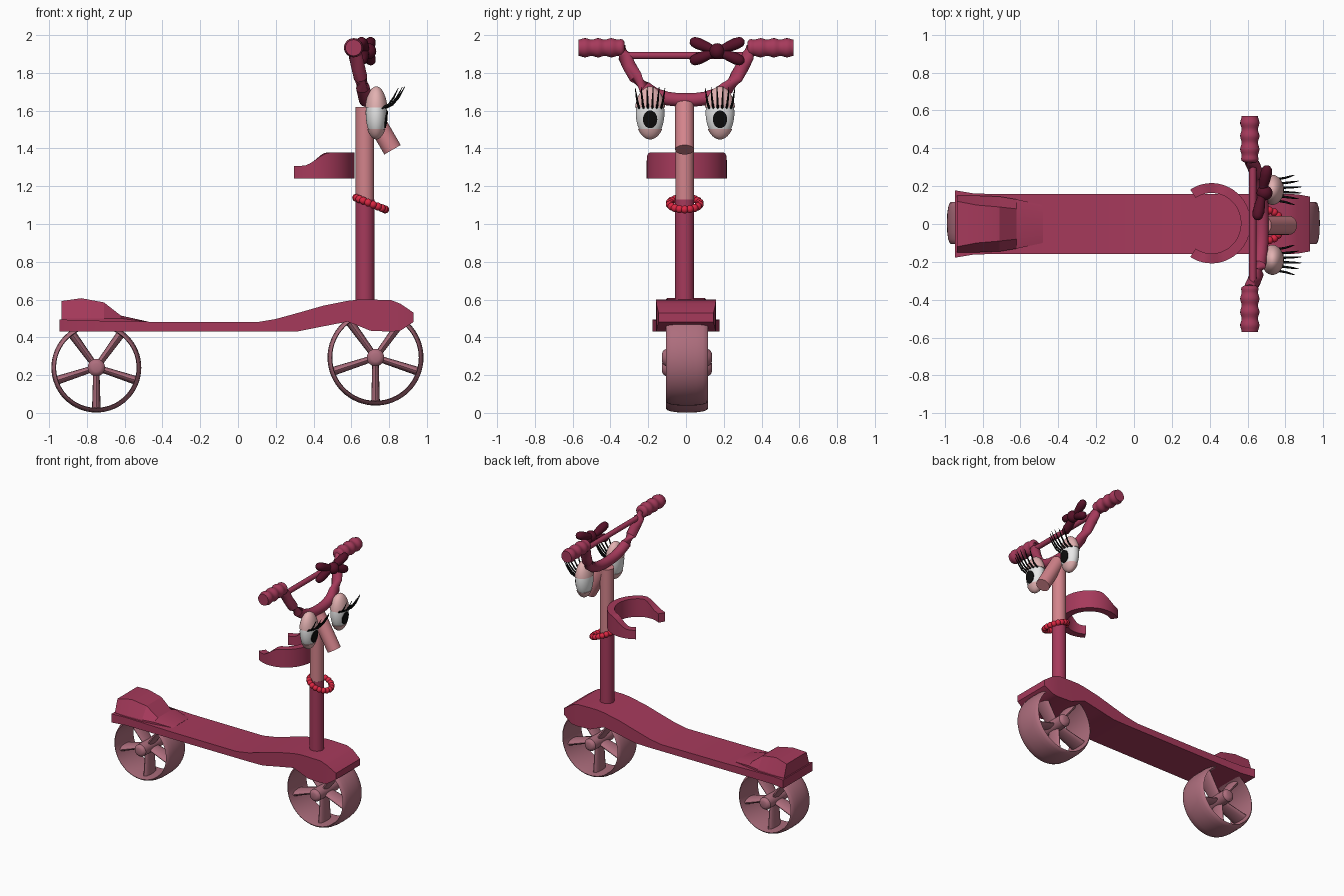
import bpy, bmesh, math
from mathutils import Vector, Matrix

if "Cube" in bpy.data.objects:
    bpy.data.objects.remove(bpy.data.objects["Cube"])

def mat(name, r, g, b):
    m = bpy.data.materials.new(name)
    m.diffuse_color = (r, g, b, 1)
    m.use_nodes = True
    m.node_tree.nodes["Principled BSDF"].inputs["Base Color"].default_value = m.diffuse_color
    return m

MAGENTA = mat("magenta", 0.38, 0.042, 0.105)
PINK = mat("pink", 0.65, 0.23, 0.26)
WHEEL = mat("dusty rose", 0.42, 0.155, 0.205)
LID = mat("pale pink", 0.76, 0.44, 0.44)
WHITE = mat("white", 0.8, 0.8, 0.8)
RED = mat("bead red", 0.70, 0.02, 0.055)
MAROON = mat("maroon", 0.095, 0.006, 0.022)
BLACK = mat("black", 0.004, 0.004, 0.004)

def finish(name, bm, material, angle=35):
    bmesh.ops.recalc_face_normals(bm, faces=bm.faces)
    for f in bm.faces:
        f.smooth = True
    for e in bm.edges:
        if len(e.link_faces) == 2:
            e.smooth = e.calc_face_angle(0) < math.radians(angle)
    me = bpy.data.meshes.new(name)
    bm.to_mesh(me)
    bm.free()
    me.materials.append(material)
    ob = bpy.data.objects.new(name, me)
    bpy.context.collection.objects.link(ob)
    return ob

def loft(bm, rings, closed=False):
    """Skin a list of equally long point rings; cap the ends unless closed."""
    vs = [[bm.verts.new(p) for p in r] for r in rings]
    n = len(vs[0])
    pairs = list(zip(vs, vs[1:])) + ([(vs[-1], vs[0])] if closed else [])
    for a, b in pairs:
        for i in range(n):
            bm.faces.new((a[i], a[(i + 1) % n], b[(i + 1) % n], b[i]))
    if not closed:
        bm.faces.new(vs[0])
        bm.faces.new(vs[-1])

def tube(bm, pts, radii, seg=24, axis=None, closed=False, flat=1.0):
    """Round sweep along points; flat widens it along the second direction."""
    pts = [Vector(p) for p in pts]
    if not isinstance(radii, (list, tuple)):
        radii = [radii] * len(pts)
    rings = []
    for i, p in enumerate(pts):
        t = Vector(axis) if axis else pts[min(i + 1, len(pts) - 1)] - pts[max(i - 1, 0)]
        t.normalize()
        ref = Vector((0, 1, 0)) if abs(t.y) < 0.7 else Vector((1, 0, 0))
        u = t.cross(ref).normalized()
        w = u.cross(t)
        rings.append([p + radii[i] * (u * math.cos(a) + w * (flat * math.sin(a)))
                      for a in (2 * math.pi * k / seg for k in range(seg))])
    loft(bm, rings, closed)

def ball(bm, loc, scale, rot=Matrix(), seg=24, rings=16):
    m = Matrix.Translation(loc) @ rot @ Matrix.Diagonal((*scale, 1))
    return bmesh.ops.create_uvsphere(bm, u_segments=seg, v_segments=rings, radius=1, matrix=m)

# Wheels: hollow tyre, hub and five spokes
def wheel(name, cx, cz, R):
    cy = 0.005
    prof = [(-0.112, R - 0.022), (-0.105, R - 0.013), (-0.085, R - 0.006), (-0.05, R - 0.001), (0, R),
            (0.05, R - 0.001), (0.085, R - 0.006), (0.105, R - 0.013), (0.112, R - 0.022),
            (0.08, R - 0.025), (-0.08, R - 0.025)]
    bm = bmesh.new()
    tube(bm, [(cx, cy + y, cz) for y, r in prof], [r for y, r in prof], 64, (0, 1, 0), True)
    finish(name + "_tyre", bm, WHEEL)
    bm = bmesh.new()
    hub = [(-0.132, 0.022), (-0.127, 0.035), (-0.112, 0.046), (0.112, 0.046), (0.127, 0.035), (0.132, 0.022)]
    tube(bm, [(cx, cy + y, cz) for y, r in hub], [r for y, r in hub], 24, (0, 1, 0))
    for k in range(5):
        a = math.radians(54 + 72 * k)
        d = Vector((math.cos(a), 0, math.sin(a)))
        c = Vector((cx, cy, cz))
        tube(bm, [c + d * 0.03, c + d * (R - 0.015)], [0.017, 0.023], 16, flat=3)
    finish(name + "_hub_and_spokes", bm, WHEEL)

wheel("rear_wheel", -0.75, 0.24, 0.238)
wheel("front_wheel", 0.728, 0.293, 0.254)

# Deck: rectangular sections along x (x, bottom, top, half width)
deck = [(-0.945, 0.43, 0.495, 0.178), (-0.84, 0.43, 0.49, 0.16), (-0.45, 0.43, 0.482, 0.159),
        (0.1, 0.43, 0.48, 0.159), (0.2, 0.43, 0.497, 0.159), (0.32, 0.432, 0.53, 0.159),
        (0.45, 0.458, 0.567, 0.159), (0.58, 0.483, 0.593, 0.159), (0.64, 0.46, 0.6, 0.159),
        (0.70, 0.435, 0.6, 0.159), (0.81, 0.43, 0.597, 0.158), (0.86, 0.435, 0.578, 0.157),
        (0.93, 0.482, 0.53, 0.145)]
bm = bmesh.new()
loft(bm, [[(x, -w, b), (x, w, b), (x, w, t), (x, -w, t)] for x, b, t, w in deck])
finish("deck", bm, MAGENTA, 30)

# Rear fender: faceted hump (x, top, top half width, base half width)
hump = [(-0.935, 0.592, 0.12, 0.15), (-0.83, 0.607, 0.10, 0.15), (-0.71, 0.585, 0.09, 0.145),
        (-0.62, 0.515, 0.08, 0.13), (-0.48, 0.484, 0.05, 0.10)]
bm = bmesh.new()
loft(bm, [[(x, -b, 0.46), (x, b, 0.46), (x, b, min(0.5, t - 0.002)), (x, w, t), (x, -w, t),
           (x, -b, min(0.5, t - 0.002))] for x, t, w, b in hump])
finish("rear_fender", bm, MAGENTA, 20)

# Steering column and nose
Y0 = -0.007
bm = bmesh.new()
tube(bm, [(0.672, Y0, 0.56), (0.672, Y0, 1.13)], 0.05, 32)
finish("lower_column", bm, MAGENTA)
bm = bmesh.new()
tube(bm, [(0.672, Y0, 1.13), (0.672, Y0, 1.62)], 0.049, 32)
finish("upper_column", bm, PINK)
bm = bmesh.new()
tube(bm, [(0.682, Y0, 1.628), (0.818, Y0, 1.393)], 0.05, 32)
finish("nose", bm, PINK)

# Bead necklace on a tilted ring
bm = bmesh.new()
for k in range(18):
    a = 2 * math.pi * k / 18
    c = math.cos(a)
    ball(bm, (0.702 + 0.077 * c, -0.007 + 0.08 * math.sin(a), 1.108 - 0.031 * c), (0.021,) * 3, seg=14, rings=10)
finish("bead_necklace", bm, RED)

# Open ring holder behind the column, lower towards its tips
bm = bmesh.new()
rings = []
for k in range(41):
    a = math.radians(-123 + 246 * k / 40)
    c, s = math.cos(a), math.sin(a)
    x = 0.41 + 0.21 * c
    f = min(max((x - 0.34) / 0.15, 0), 1)
    top = 1.308 + 0.07 * f * f * (3 - 2 * f)
    rings.append([(0.41 + r * c, 0.004 + (r + 0.005) * s, z)
                  for r, z in ((0.155, 1.24), (0.207, 1.24), (0.207, top), (0.155, top))])
loft(bm, rings)
finish("ring_holder", bm, MAGENTA)

# U-shaped handlebar, leaning back, with wavy grips and a crossbar
def bar_x(z):
    return 0.612 + (1.935 - z) * 0.23

half = [(0.37, 1.93), (0.345, 1.92), (0.325, 1.89), (0.30, 1.835), (0.265, 1.775), (0.22, 1.722),
        (0.165, 1.685), (0.10, 1.664), (0.04, 1.657)]
path = half + [(-y, z) for y, z in reversed(half)]
bm = bmesh.new()
tube(bm, [(bar_x(z), y, z) for y, z in path], 0.036, 24)
finish("handlebar", bm, MAGENTA, 50)
for side, label in ((1, "left"), (-1, "right")):
    bm = bmesh.new()
    n = 24
    ys = [0.325 + 0.245 * i / n for i in range(n + 1)]
    rs = [0.047 + 0.004 * math.cos(2 * math.pi * 3.5 * i / n) for i in range(n + 1)]
    rs[0], rs[1] = 0.03, 0.044
    tube(bm, [(0.612, side * y, 1.933) for y in ys], rs, 24, (0, 1, 0))
    finish(label + "_grip", bm, MAGENTA, 50)
bm = bmesh.new()
tube(bm, [(0.628, -0.31, 1.892), (0.628, 0.31, 1.892)], 0.019, 16)
finish("crossbar", bm, MAGENTA)

# Bow: four lobes and a knot
bm = bmesh.new()
centre = Vector((0.678, 0.165, 1.915))
for sy in (-1, 1):
    for sz in (-1, 1):
        d = Vector((0.2 * sy, 1.0 * sy, 0.4 * sz)).normalized()
        tube(bm, [centre + d * t for t in (0.0, 0.03, 0.07, 0.11, 0.14, 0.152, 0.157)],
             [0.018, 0.022, 0.028, 0.031, 0.026, 0.016, 0.004], 16)
ball(bm, centre + Vector((0.012, 0, 0)), (0.042, 0.04, 0.042))
finish("bow", bm, MAROON, 50)

# Eyes with lids, pupils and lashes
EX, EZ, RX, RY, RZ = 0.732, 1.588, 0.056, 0.076, 0.135
def lid(name, ey, cut, keep_up):
    bm = bmesh.new()
    ball(bm, (EX, ey, EZ), (RX * 1.08, RY * 1.07, RZ * 1.04), seg=32, rings=24)
    geom = bm.verts[:] + bm.edges[:] + bm.faces[:]
    res = bmesh.ops.bisect_plane(bm, geom=geom, plane_co=(0, 0, cut), plane_no=(0, 0, 1),
                                 clear_inner=keep_up, clear_outer=not keep_up)
    bmesh.ops.edgeloop_fill(bm, edges=[e for e in res["geom_cut"] if isinstance(e, bmesh.types.BMEdge)])
    finish(name, bm, LID)

for ey, label in ((0.18, "left"), (-0.19, "right")):
    bm = bmesh.new()
    ball(bm, (EX, ey, EZ), (RX, RY, RZ), seg=32, rings=24)
    finish(label + "_eyeball", bm, WHITE)
    lid(label + "_upper_lid", ey, 1.617, True)
    lid(label + "_lower_lid", ey, 1.503, False)
    # pupil: disc wrapped onto the eyeball
    bm = bmesh.new()
    rings = []
    for q in (0.05, 0.35, 0.7, 1.0):
        ring = []
        for k in range(28):
            a = 2 * math.pi * k / 28
            y, z = 0.038 * q * math.cos(a), -0.034 + 0.047 * q * math.sin(a)
            x = RX * math.sqrt(1 - (y / RY) ** 2 - (z / RZ) ** 2) + 0.005
            ring.append((EX + x, ey + y, EZ + z))
        rings.append(ring)
    rings.append([(x - 0.007, y, z) for x, y, z in rings[-1]])
    loft(bm, rings)
    finish(label + "_pupil", bm, BLACK)
    # lashes fanning out from the upper lid
    bm = bmesh.new()
    for k in range(6):
        s = -1 + 0.4 * k
        x = EX + RX * math.sqrt(1 - (0.75 * s) ** 2)
        y = ey + 0.057 * s
        r = 0.02 * abs(s)
        tube(bm, [(x - 0.01, y, 1.612), (x + 0.03, y + 0.007 * s, 1.632),
                  (x + 0.065 - r / 2, y + 0.014 * s, 1.67), (x + 0.1 - r, y + 0.022 * s, 1.73 - r / 2)],
             [0.006, 0.006, 0.005, 0.0015], 8)
    finish(label + "_lashes", bm, BLACK, 60)
